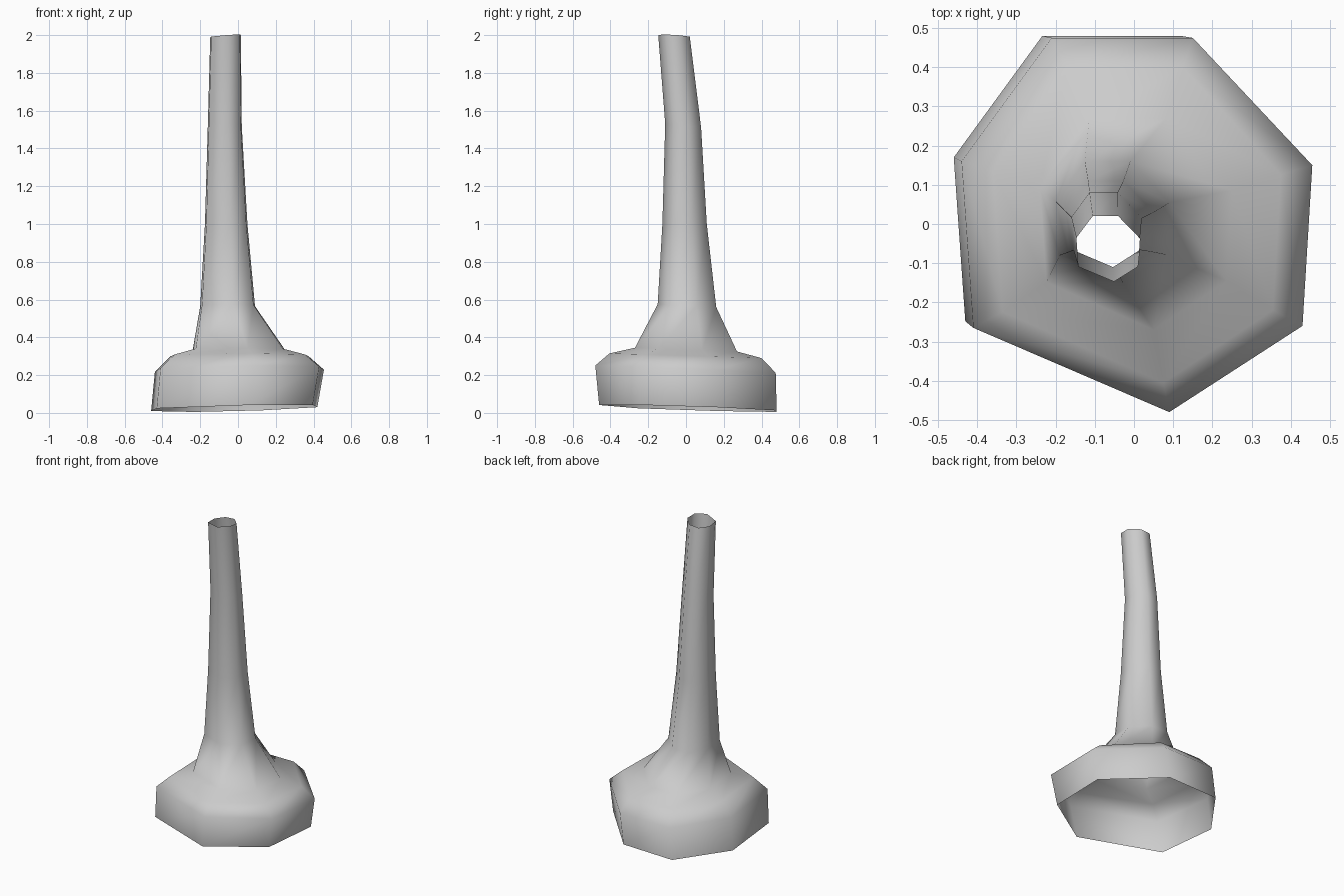
import bpy
import bmesh

default_cube = bpy.data.objects.get("Cube")
if default_cube:
    bpy.data.objects.remove(default_cube, do_unlink=True)


def make_material(name, colour):
    material = bpy.data.materials.new(name)
    material.use_nodes = True
    material.diffuse_color = colour
    material.node_tree.nodes["Principled BSDF"].inputs["Base Color"].default_value = colour
    return material


# Irregular seven-sided outline shared by every ring
OUTLINE = [(0.09, -0.48), (0.43, -0.26), (0.455, 0.15), (0.15, 0.475),
           (-0.21, 0.475), (-0.44, 0.16), (-0.41, -0.265)]


def normalise(values):
    low, high = min(values), max(values)
    return [(value - low) / (high - low) for value in values]


UNIT_OUTLINE = list(zip(normalise([point[0] for point in OUTLINE]),
                        normalise([point[1] for point in OUTLINE])))


def add_ring(bm, left, right, front, back, z_front, z_back, side_tilt):
    """Fit the outline to the given bounds, sloping from front to back and side to side."""
    ring = []
    for u, v in UNIT_OUTLINE:
        x = left + (right - left) * u
        y = front + (back - front) * v
        z = z_front + (z_back - z_front) * v + side_tilt * (u - 0.5)
        ring.append(bm.verts.new((x, y, z)))
    return ring


# Open tube: flared base, rounded shoulder, tapering bent neck
RINGS = [
    (-0.46, 0.42, -0.46, 0.48, 0.04, 0.01, 0.02),    # bottom edge
    (-0.44, 0.455, -0.48, 0.475, 0.25, 0.21, 0.01),  # widest rim
    (-0.36, 0.375, -0.405, 0.40, 0.315, 0.29, 0.0),  # shoulder
    (-0.24, 0.25, -0.27, 0.27, 0.345, 0.325, 0.0),   # foot of the flare
    (-0.20, 0.09, -0.15, 0.16, 0.575, 0.56, 0.0),    # neck start
    (-0.175, 0.05, -0.125, 0.11, 1.0, 1.0, 0.0),     # lower neck
    (-0.16, 0.02, -0.11, 0.08, 1.53, 1.51, 0.0),     # bend
    (-0.147, 0.015, -0.147, 0.02, 2.0, 1.99, 0.012), # open mouth
]

bm = bmesh.new()
rings = [add_ring(bm, *ring) for ring in RINGS]
for lower, upper in zip(rings, rings[1:]):
    for i in range(len(OUTLINE)):
        j = (i + 1) % len(OUTLINE)
        bm.faces.new((lower[i], lower[j], upper[j], upper[i])).smooth = True

mesh = bpy.data.meshes.new("flared_tube")
bm.to_mesh(mesh)
bm.free()
mesh.materials.append(make_material("plain grey", (0.6, 0.6, 0.6, 1.0)))
tube = bpy.data.objects.new("flared_tube", mesh)
bpy.context.collection.objects.link(tube)
